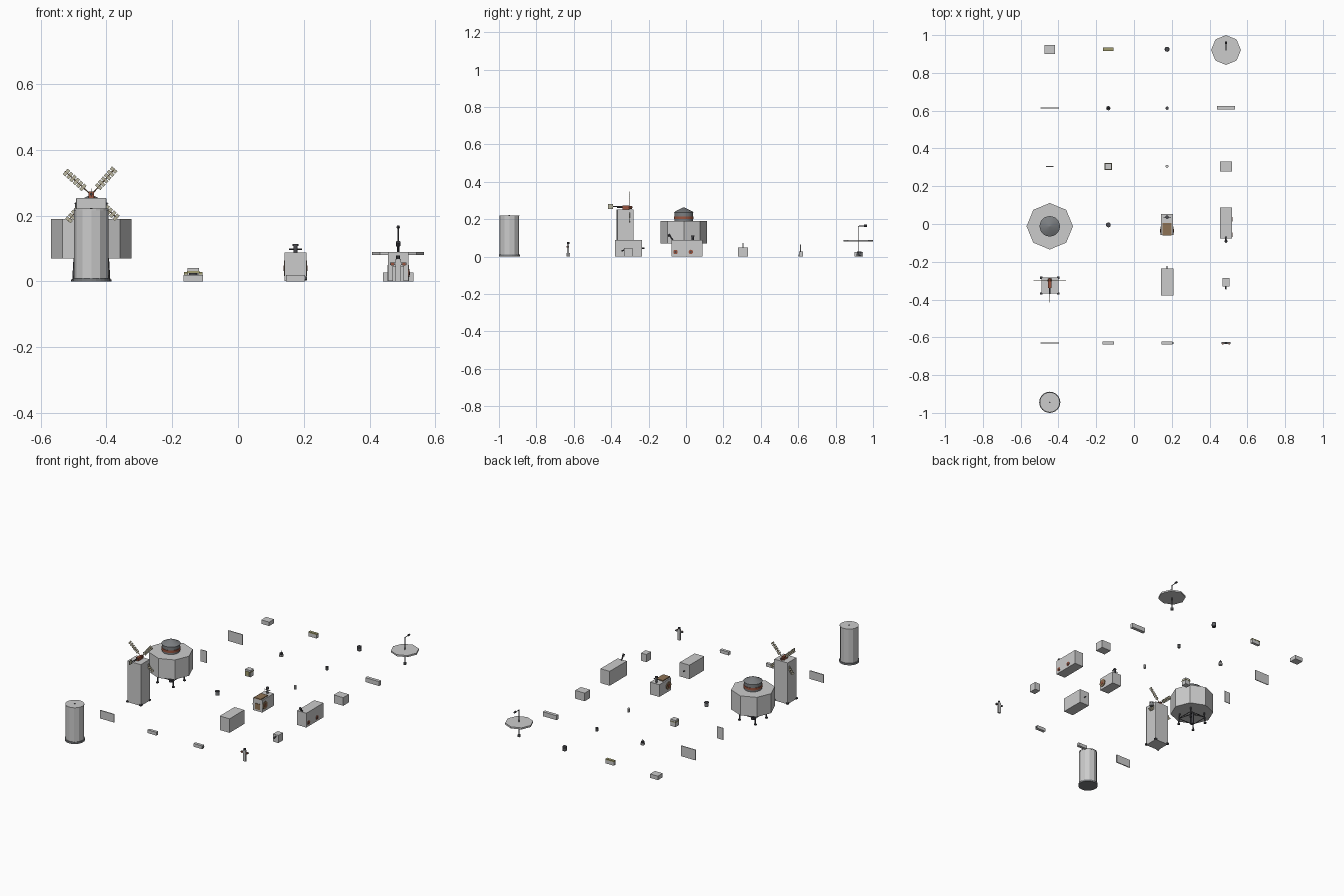
import bpy, math
from mathutils import Vector

C = [-0.446, -0.136, 0.175, 0.487]      # kit grid columns


def mat(name, rgb):
    m = bpy.data.materials.new(name)
    m.diffuse_color = (*rgb, 1)
    return m


DARK = mat("dark_iron", (0.07, 0.07, 0.08))
MID = mat("worn_steel", (0.2, 0.21, 0.22))
RUST = mat("rust", (0.32, 0.09, 0.05))
WOOD = mat("wood", (0.27, 0.17, 0.09))
SAIL = mat("canvas", (0.50, 0.48, 0.36))
OLIVE = mat("olive", (0.36, 0.34, 0.16))


def finish(name, m):
    o = bpy.context.object
    o.name = name
    if m:
        o.data.materials.append(m)
    return o


def box(name, x, y, z0, z1, w, d, m=None, rot=(0, 0, 0)):
    bpy.ops.mesh.primitive_cube_add(size=1, location=(x, y, (z0 + z1) / 2), rotation=rot)
    o = finish(name, m)
    o.scale = (w, d, z1 - z0)
    return o


def cyl(name, x, y, z0, z1, r, m=None, n=12, r2=None, turn=0.0, smooth=False):
    bpy.ops.mesh.primitive_cone_add(vertices=n, radius1=r, radius2=r if r2 is None else r2,
                                    depth=z1 - z0, location=(x, y, (z0 + z1) / 2), rotation=(0, 0, turn))
    o = finish(name, m)
    if smooth:
        bpy.ops.object.shade_smooth_by_angle()
    return o


def rod(name, a, b, r, m=None, n=8):
    a, b = Vector(a), Vector(b)
    bpy.ops.mesh.primitive_cylinder_add(vertices=n, radius=r, depth=(b - a).length, location=(a + b) / 2)
    o = finish(name, m)
    o.rotation_euler = (b - a).to_track_quat('Z', 'Y').to_euler()
    return o


# Storage silo
x, y = C[0], -0.944
cyl("silo_body", x, y, 0.005, 0.218, 0.052)
cyl("silo_base_ring", x, y, 0, 0.011, 0.056, MID, 24)
cyl("silo_lid", x, y, 0.216, 0.221, 0.053, None, 24)
cyl("silo_cap", x, y, 0.22, 0.223, 0.004, DARK)

# Flat wall panels
box("long_panel", C[0], -0.63, 0, 0.05, 0.097, 0.006)
box("wide_panel", C[0], 0.613, 0, 0.064, 0.097, 0.005)
box("door_panel", C[0], 0.305, 0, 0.072, 0.041, 0.004)

# Windmill tower
x, y = C[0], -0.326
box("tower", x, y, 0, 0.253, 0.09, 0.086)
for sx in (-1, 1):
    for sy in (-1, 1):
        box("tower_foot", x + sx * 0.044, y + sy * 0.042, 0, 0.009, 0.013, 0.013, DARK)
        rod("tower_post", (x + sx * 0.045, y + sy * 0.043, 0), (x + sx * 0.045, y + sy * 0.043, 0.252), 0.0015)
box("mill_head", x, y + 0.004, 0.252, 0.273, 0.016, 0.036, RUST)
rod("mill_axle", (x, -0.285, 0.265), (x, -0.37, 0.265), 0.004, DARK)
rod("tail_boom", (x, -0.34, 0.268), (x, -0.39, 0.268), 0.002, DARK)
box("tail_vane", x, -0.403, 0.256, 0.282, 0.002, 0.026, SAIL)
rod("mill_hub", (x, -0.288, 0.263), (x, -0.308, 0.263), 0.009, RUST)
for k in range(4):
    a = math.radians(48 + 90 * k)
    c, s = math.cos(a), math.sin(a)
    rod("blade_spar", (x, -0.3, 0.263), (x + 0.107 * c, -0.3, 0.263 + 0.107 * s), 0.0018, WOOD)
    for i in range(6):
        d = 0.034 + i * 0.0135
        box("blade_slat", x + d * c, -0.3, 0.263 + d * s - 0.011, 0.263 + d * s + 0.011,
            0.010, 0.003, SAIL, (0, -a, 0))

# Octagonal tank house on legs
x, y = C[0], -0.012
cyl("drum", x, y, 0.07, 0.19, 0.123, None, 8)
cyl("drum_neck", x, y, 0.19, 0.203, 0.05, MID, 24, smooth=True)
cyl("drum_red_band", x, y, 0.201, 0.215, 0.053, RUST, 24, smooth=True)
cyl("drum_turret", x, y, 0.215, 0.238, 0.05, MID, 24, smooth=True)
cyl("drum_roof", x, y, 0.237, 0.263, 0.054, MID, 24, 0.003, smooth=True)
cyl("drum_pipe", x, y, 0.0, 0.07, 0.012, DARK, 8)
feet = [(1, 1), (-1, 1), (-1, -1), (1, -1)]
for i, (sx, sy) in enumerate(feet):
    nx, ny = feet[(i + 1) % 4]
    fx, fy = x + sx * 0.054, y + sy * 0.054
    rod("drum_leg", (x + sx * 0.05, y + sy * 0.05, 0.072), (fx, fy, 0.003), 0.004, DARK)
    cyl("drum_foot", fx, fy, 0, 0.006, 0.008, DARK, 8)
    rod("leg_brace", (fx, fy, 0.04), (x + nx * 0.054, y + ny * 0.054, 0.04), 0.002, DARK)
    rod("leg_strut", (fx, fy, 0.04), (x, y, 0.065), 0.002, DARK)

# Second column: crates, barrel and finial
x = C[1]
box("short_beam", x, -0.63, 0, 0.02, 0.06, 0.017)
cyl("small_barrel", x, -0.005, 0, 0.022, 0.012, MID)
cyl("barrel_rim", x, -0.005, 0.020, 0.025, 0.013, DARK)
box("crate", x, 0.305, 0, 0.041, 0.035, 0.033)
box("crate_front", x, 0.2875, 0.006, 0.032, 0.024, 0.003, OLIVE)
box("crate_lid", x, 0.305, 0.026, 0.031, 0.038, 0.036, OLIVE)
cyl("finial_base", x, 0.613, 0, 0.012, 0.012, None, 8)
cyl("finial_collar", x, 0.613, 0.012, 0.022, 0.009, DARK, 8)
cyl("finial_spike", x, 0.613, 0.022, 0.034, 0.004, DARK, 8, 0.001)
box("trough", x, 0.925, 0, 0.022, 0.055, 0.016)
box("trough_lid", x, 0.925, 0.021, 0.028, 0.057, 0.017, OLIVE)

# Flat block
box("flat_block", C[0], 0.924, 0, 0.024, 0.053, 0.047)

# Third column: container, boiler machine and small cans
x = C[2]
box("pipe_block", x, -0.63, 0, 0.02, 0.058, 0.018)
rod("pipe_block_stub", (x + 0.028, -0.63, 0.01), (x + 0.034, -0.63, 0.01), 0.005, MID)
box("container", x, -0.308, 0.002, 0.088, 0.066, 0.143)
rod("container_outlet", (x, -0.237, 0.045), (x, -0.223, 0.045), 0.003, DARK)
y = -0.003
box("machine_body", x, y, 0.003, 0.078, 0.062, 0.112)
box("machine_deck", x, y - 0.025, 0.078, 0.084, 0.046, 0.068, WOOD)
box("machine_hatch", x, y - 0.057, 0.015, 0.05, 0.034, 0.004, WOOD)
for sx in (-1, 1):
    rod("machine_wheel", (x + sx * 0.030, y - 0.032, 0.04), (x + sx * 0.035, y - 0.032, 0.04), 0.023, WOOD, 16)
    rod("wheel_hub", (x + sx * 0.034, y - 0.032, 0.04), (x + sx * 0.037, y - 0.032, 0.04), 0.009, RUST, 12)
cyl("chimney", x, 0.036, 0.075, 0.112, 0.006, DARK)
cyl("chimney_cap", x, 0.036, 0.107, 0.114, 0.009, DARK)
rod("valve_bar", (x - 0.02, 0.036, 0.098), (x + 0.02, 0.036, 0.098), 0.002, DARK)
cyl("tiny_can", x, 0.305, 0, 0.022, 0.008, None, 10)
cyl("small_can", x, 0.613, 0, 0.018, 0.008, MID, 10)
cyl("small_can_lid", x, 0.613, 0.017, 0.021, 0.009, DARK, 10)
cyl("dark_barrel", x, 0.925, 0, 0.027, 0.012, DARK)
cyl("dark_barrel_band", x, 0.925, 0.010, 0.016, 0.0135, MID)

# Fourth column: post, bin, generator, boxes and dish
x = C[3]
box("post", x, -0.63, 0, 0.068, 0.018, 0.010)
box("post_cross_arm", x, -0.63, 0.050, 0.057, 0.05, 0.008, MID)
cyl("post_lamp", x, -0.63, 0.068, 0.078, 0.006, DARK, 8)
for sx in (-1, 1):
    box("post_marker", x + sx * 0.017, -0.635, 0.049, 0.058, 0.009, 0.006, RUST)
box("bin", x, -0.308, 0, 0.047, 0.036, 0.045)
rod("bin_spout", (x, -0.33, 0.035), (x, -0.345, 0.03), 0.004, DARK)
box("generator", x, 0.005, 0.002, 0.09, 0.062, 0.166)
for gy in (-0.056, 0.026):
    rod("generator_port", (x + 0.029, gy, 0.025), (x + 0.034, gy, 0.025), 0.012, RUST, 16)
    rod("generator_port_core", (x + 0.033, gy, 0.025), (x + 0.0355, gy, 0.025), 0.005, DARK)
rod("exhaust_pipe", (x, -0.07, 0.088), (x, -0.09, 0.116), 0.004, DARK)
rod("exhaust_tip", (x, -0.087, 0.108), (x, -0.094, 0.12), 0.007, DARK)
box("supply_box", x, 0.305, 0, 0.05, 0.064, 0.054)
box("beam", x, 0.615, 0, 0.027, 0.094, 0.02)
y = 0.921
cyl("dish", x, y, 0.08, 0.09, 0.079, None, 8)
cyl("dish_stem", x, y, 0.0, 0.165, 0.0025, DARK, 8)
cyl("dish_foot", x, y, 0, 0.012, 0.009, MID, 8)
rod("dish_arm", (x, y, 0.163), (x, y + 0.04, 0.165), 0.002, DARK)
rod("dish_feed", (x, y + 0.031, 0.165), (x, y + 0.046, 0.165), 0.0055, DARK)
